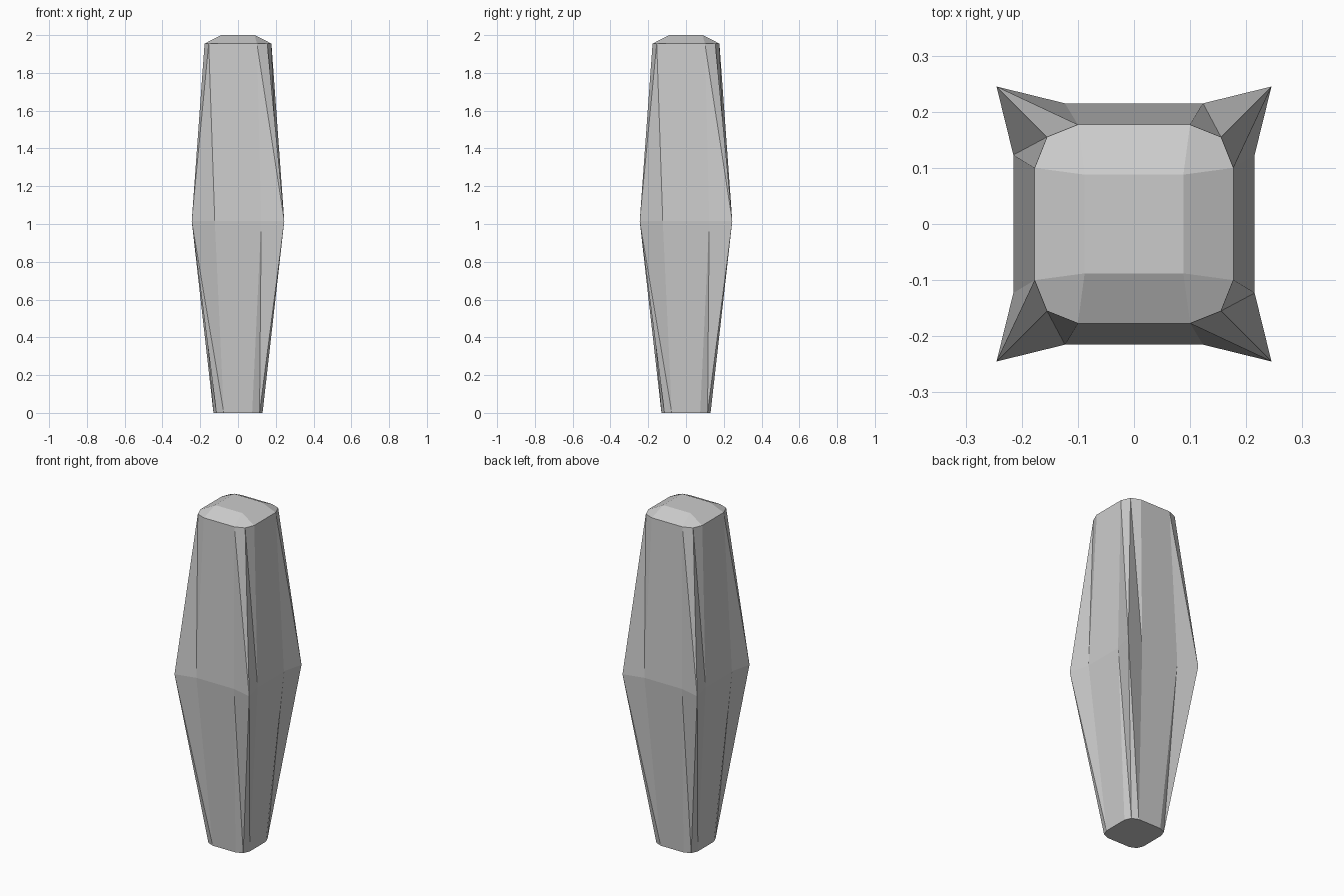
import bpy
import bmesh

cube = bpy.data.objects.get("Cube")
if cube:
    bpy.data.objects.remove(cube, do_unlink=True)

# Single plain stone colour
stone = bpy.data.materials.new("light_grey")
stone.use_nodes = True
colour = (0.6, 0.6, 0.6, 1.0)
stone.diffuse_color = colour
stone.node_tree.nodes["Principled BSDF"].inputs["Base Color"].default_value = colour

bm = bmesh.new()


def ring(z, corner, along, out):
    """Twelve points, counter-clockwise: each side's start, end, then its corner."""
    verts = []
    side = [(-along, -out), (along, -out), (corner, -corner)]
    for _ in range(4):
        verts += [bm.verts.new((x, y, z)) for x, y in side]
        side = [(-y, x) for x, y in side]
    return verts


def skin(low, high):
    """Join two rings with triangles split in one consistent direction."""
    for i in range(12):
        j = (i + 1) % 12
        bm.faces.new((low[i], low[j], high[i]))
        bm.faces.new((low[j], high[j], high[i]))


# Tapered lower and upper shaft
foot = ring(0.0, 0.114, 0.075, 0.13)
waist = ring(1.015, 0.245, 0.123, 0.215)
shoulder = ring(1.955, 0.155, 0.1, 0.177)
skin(foot, waist)
skin(waist, shoulder)
bm.faces.new(foot[::-1])

# Bevelled cap with a square top
c = 0.088
top = [bm.verts.new((x, y, 2.0)) for x, y in ((-c, -c), (c, -c), (c, c), (-c, c))]
for k in range(4):
    start, end, corner = shoulder[3 * k:3 * k + 3]
    following = shoulder[(3 * k + 3) % 12]
    a, b = top[k], top[(k + 1) % 4]
    bm.faces.new((start, end, b, a))
    bm.faces.new((end, corner, following, b))
bm.faces.new(top)

bmesh.ops.recalc_face_normals(bm, faces=bm.faces)
mesh = bpy.data.meshes.new("pillar_stone")
bm.to_mesh(mesh)
bm.free()
mesh.materials.append(stone)
pillar = bpy.data.objects.new("pillar_stone", mesh)
bpy.context.collection.objects.link(pillar)
